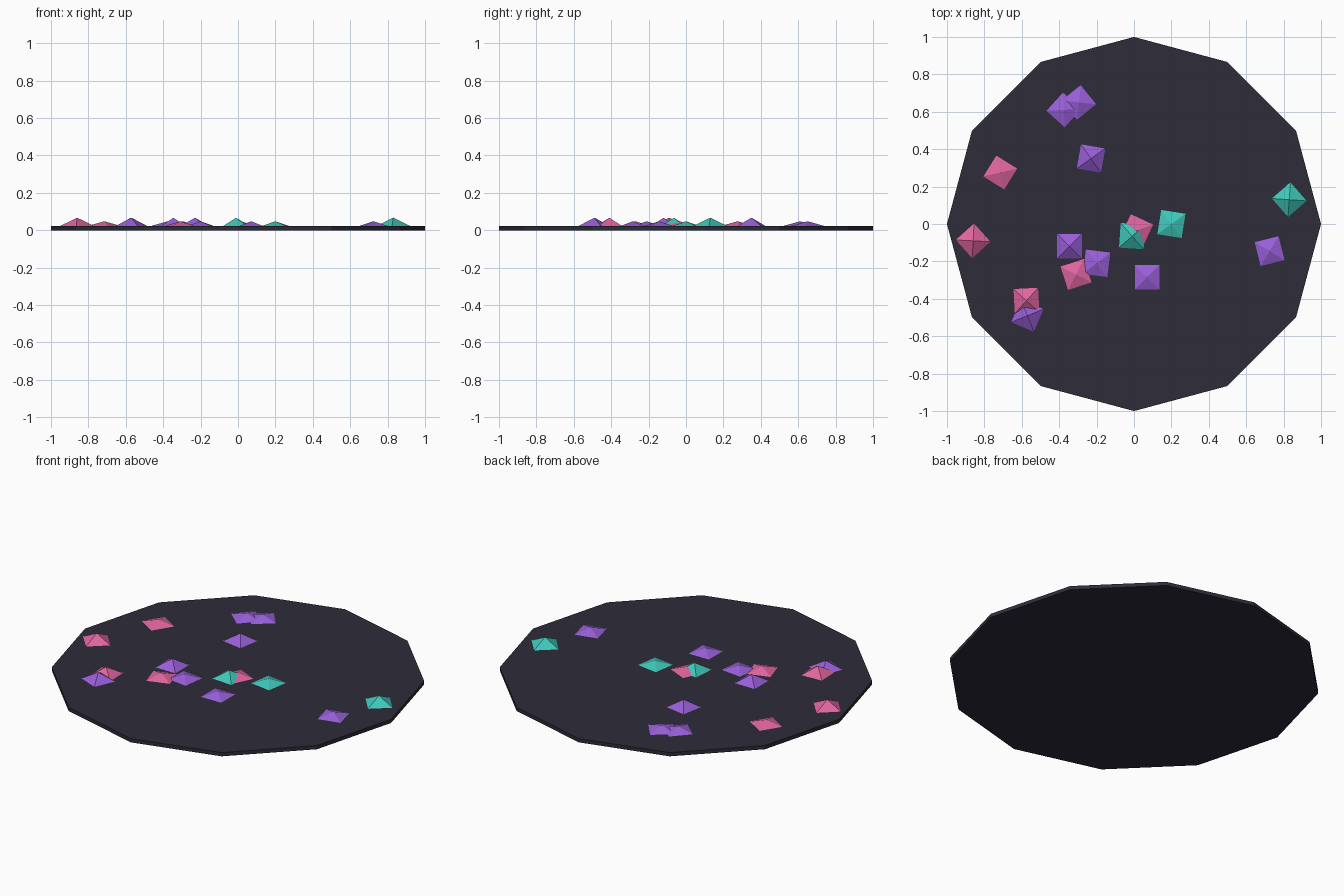
import bpy
from math import radians

cube = bpy.data.objects.get("Cube")
if cube:
    bpy.data.objects.remove(cube, do_unlink=True)


def material(name, r, g, b):
    mat = bpy.data.materials.new(name)
    mat.use_nodes = True
    mat.diffuse_color = (r, g, b, 1)
    mat.node_tree.nodes["Principled BSDF"].inputs["Base Color"].default_value = (r, g, b, 1)
    return mat


slate = material("dark_slate", 0.027, 0.025, 0.042)
purple = material("purple", 0.32, 0.115, 0.69)
pink = material("pink", 0.75, 0.13, 0.35)
teal = material("teal", 0.05, 0.58, 0.49)

THICK = 0.022
RADIUS = 0.093
LOW, TALL = 0.026, 0.045

# Twelve-sided base disc
bpy.ops.mesh.primitive_cylinder_add(vertices=12, radius=1, depth=THICK,
                                    location=(0, 0, THICK / 2))
disc = bpy.context.object
disc.name = "base_disc"
disc.data.materials.append(slate)


# Four-sided crystal tip resting on the disc
def crystal(name, mat, x, y, turn, height):
    bpy.ops.mesh.primitive_cone_add(vertices=4, radius1=RADIUS, radius2=0, depth=height,
                                    end_fill_type='NOTHING',
                                    location=(x, y, THICK + height / 2),
                                    rotation=(0, 0, radians(turn)))
    obj = bpy.context.object
    obj.name = name
    obj.data.materials.append(mat)


# Scattered crystals: x, y, turn in degrees, height
scatter = {
    "purple": (purple, [(-.375, .61, 3, LOW), (-.295, .65, -6, LOW), (-.23, .35, 35, TALL),
                        (-.345, -.12, 45, TALL), (-.2, -.21, 38, LOW), (.07, -.285, 45, LOW),
                        (.725, -.145, 59, LOW), (-.57, -.49, 22, TALL)]),
    "pink": (pink, [(-.715, .275, 13, LOW), (-.86, -.09, -3, TALL), (.015, -.035, 20, LOW),
                    (-.31, -.27, 63, LOW), (-.575, -.41, 48, TALL)]),
    "teal": (teal, [(.83, .13, -4, TALL), (.2, 0, 36, LOW), (-.01, -.065, 41, TALL)]),
}
for colour, (mat, places) in scatter.items():
    for i, place in enumerate(places, 1):
        crystal(f"{colour}_crystal_{i}", mat, *place)
